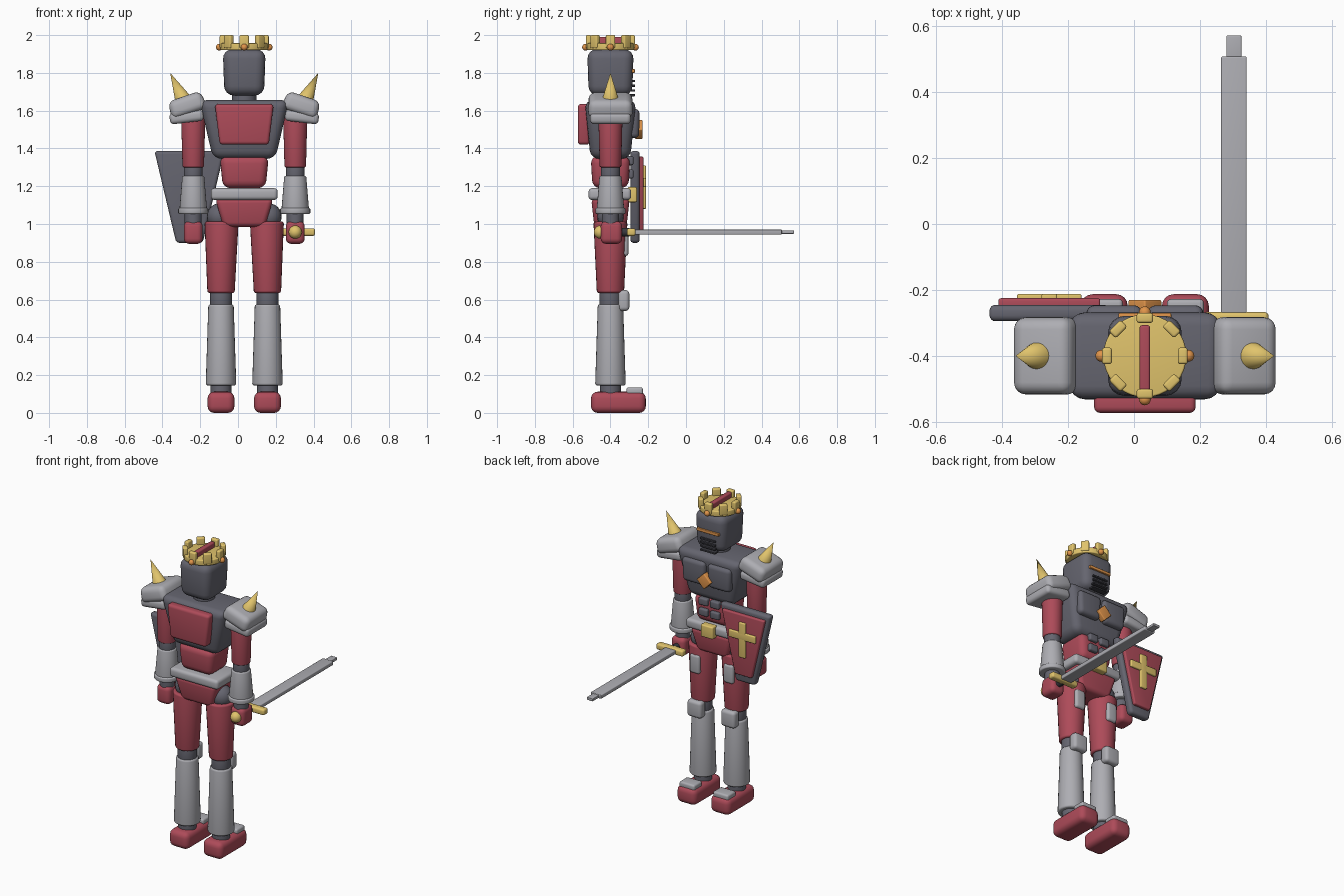
import bpy, bmesh, math
from mathutils import Matrix, Vector, Euler

if "Cube" in bpy.data.objects:
    bpy.data.objects.remove(bpy.data.objects["Cube"])

CX, CY = 0.033, -0.40      # body axis


def mat(name, rgb):
    m = bpy.data.materials.new(name)
    m.diffuse_color = (*rgb, 1)
    m.use_nodes = True
    m.node_tree.nodes["Principled BSDF"].inputs["Base Color"].default_value = m.diffuse_color
    return m


RED = mat("red", (0.42, 0.07, 0.10))
DARK = mat("dark_steel", (0.13, 0.13, 0.16))
LIGHT = mat("light_steel", (0.42, 0.42, 0.45))
GOLD = mat("gold", (0.75, 0.55, 0.15))
ORANGE = mat("orange", (0.75, 0.30, 0.07))
BLACK = mat("black", (0.04, 0.04, 0.05))


def finish(bm, name, m, bevel, matrix, segs=4):
    if bevel:
        edges = [e for e in bm.edges if e.calc_face_angle(0) > 0.5]
        bmesh.ops.bevel(bm, geom=edges, offset=bevel, segments=segs, profile=0.5,
                        affect='EDGES', clamp_overlap=True)
    bm.transform(matrix)
    bmesh.ops.recalc_face_normals(bm, faces=bm.faces)
    me = bpy.data.meshes.new(name)
    bm.to_mesh(me)
    bm.free()
    ob = bpy.data.objects.new(name, me)
    bpy.context.collection.objects.link(ob)
    me.materials.append(m)
    bpy.ops.object.select_all(action='DESELECT')
    ob.select_set(True)
    bpy.context.view_layer.objects.active = ob
    bpy.ops.object.shade_smooth_by_angle(angle=math.radians(35))
    return ob


def box(name, x, y, z, m, bevel=0.01, top=(1, 1), rot=(0, 0, 0)):
    """Bevelled box from (min, max) ranges relative to the body axis; top scales the upper face."""
    bm = bmesh.new()
    bmesh.ops.create_cube(bm, size=1)
    for v in bm.verts:
        k = top if v.co.z > 0 else (1, 1)
        v.co = Vector((v.co.x * (x[1] - x[0]) * k[0], v.co.y * (y[1] - y[0]) * k[1],
                       v.co.z * (z[1] - z[0])))
    c = Vector((sum(x) / 2 + CX, sum(y) / 2 + CY, sum(z) / 2))
    return finish(bm, name, m, bevel, Matrix.Translation(c) @ Euler(rot).to_matrix().to_4x4())


def rod(name, a, b, r1, r2, m, bevel=0.0, n=28):
    """Round bar or cone between two points."""
    a, b = Vector(a), Vector(b)
    bm = bmesh.new()
    bmesh.ops.create_cone(bm, cap_ends=True, segments=n, radius1=r1, radius2=r2,
                          depth=(b - a).length)
    bmesh.ops.remove_doubles(bm, verts=bm.verts, dist=1e-5)
    mid = (a + b) / 2 + Vector((CX, CY, 0))
    q = (b - a).to_track_quat('Z', 'Y').to_matrix().to_4x4()
    return finish(bm, name, m, bevel, Matrix.Translation(mid) @ q)


def ball(name, c, r, m):
    bm = bmesh.new()
    bmesh.ops.create_uvsphere(bm, u_segments=20, v_segments=12, radius=r)
    return finish(bm, name, m, 0, Matrix.Translation(Vector(c) + Vector((CX, CY, 0))))


def w(c, half):
    return (c - half, c + half)


# Head, neck and visor
box("head", w(0, .105), w(0, .115), (1.68, 1.925), DARK, 0.05, (1.08, 1.07))
rod("neck", (0, 0, 1.63), (0, 0, 1.71), .065, .065, DARK)
box("visor_slit", w(0, .08), (.10, .13), w(1.81, .01), ORANGE, 0.004)
for i in range(4):
    box("visor_slat", w(0, .055), (.09, .13), w(1.757 - i * .025, .006), BLACK, 0.003)

# Crown
rod("crown_band", (0, 0, 1.92), (0, 0, 1.957), .126, .126, GOLD, 0.006, 36)
for i in range(8):
    a = i * math.pi / 4
    c, s = math.cos(a) * .115, math.sin(a) * .115
    box("crown_prong", w(c, .015), w(s, .025), (1.93, 2.0), GOLD, 0.008, rot=(0, 0, a))
for i in range(4):
    a = i * math.pi / 2
    ball("crown_gem", (math.cos(a) * .132, math.sin(a) * .132, 1.936), .018, ORANGE)
box("crown_crest", w(0, .016), w(-.012, .105), (1.94, 1.99), RED, 0.008)

# Torso
box("chest", w(0, .165), w(0, .105), (1.345, 1.657), DARK, 0.045, (1.44, 1.3))
box("back_plate", w(0, .13), (-.173, -.11), (1.42, 1.635), RED, 0.018, (1.2, 1))
box("chest_gem", w(0, .037), (.13, .17), w(1.50, .037), ORANGE, 0.006, rot=(0, math.pi / 4, 0))
box("abdomen", w(0, .113), w(0, .095), (1.19, 1.36), RED, 0.04, (1.15, 1.1))
box("belt", w(0, .177), w(-.003, .113), (1.127, 1.19), LIGHT, 0.02)
box("buckle", w(0, .045), (.09, .14), (1.115, 1.195), GOLD, 0.008)
box("pelvis", w(0, .11), w(0, .085), (.985, 1.135), RED, 0.025, (1.4, 1.2))

for s in (-1, 1):
    # Chest and belly plates
    box("pectoral_plate", w(s * .093, .078), (.09, .152), (1.455, 1.61), DARK, 0.025, (1.1, 1.05))
    for z in (1.265, 1.335):
        box("belly_plate", w(s * .042, .033), (.085, .122), w(z, .024), DARK, 0.01)

    # Leg
    L = s * .123
    ball("hip_joint", (s * .128, 0, 1.04), .07, DARK)
    rod("thigh", (L, 0, .635), (s * .12, 0, 1.012), .072, .09, RED, 0.012)
    box("thigh_plate", w(L, .036), (.05, .095), (.83, .955), LIGHT, 0.016)
    rod("knee_joint", (L, 0, .56), (L, 0, .645), .058, .058, DARK, 0.01)
    box("knee_cap", w(L, .052), (.04, .10), (.54, .65), LIGHT, 0.02)
    rod("shin", (L, 0, .145), (L, 0, .575), .081, .067, LIGHT, 0.012)
    rod("ankle", (L, 0, .08), (L, 0, .15), .055, .055, DARK)
    box("foot", w(L, .071), (-.103, .187), (0, .112), RED, 0.035)
    box("toe_plate", w(L, .056), (.085, .172), (.095, .135), LIGHT, 0.012)

    # Arm
    A = s * .27
    rod("upper_arm", (A, 0, 1.30), (A, 0, 1.57), .057, .064, RED, 0.008)
    rod("elbow", (A, 0, 1.24), (A, 0, 1.31), .05, .05, DARK, 0.008)
    rod("forearm", (A, 0, 1.075), (A, 0, 1.255), .073, .058, LIGHT, 0.008)
    rod("cuff", (A, 0, 1.053), (A, 0, 1.085), .08, .08, LIGHT, 0.008)
    rod("wrist", (A, 0, .99), (A, 0, 1.06), .045, .045, DARK)
    box("hand", w(A, .05), w(.005, .057), (.895, 1.015), RED, 0.028)

    # Shoulder guard with spike
    box("pauldron", w(s * .303, .1), w(0, .12), w(1.63, .049), LIGHT, 0.034, (.9, .95),
        (0, s * .33, 0))
    box("pauldron_lower", w(s * .305, .09), w(0, .108), w(1.567, .03), LIGHT, 0.022,
        rot=(0, s * .12, 0))
    rod("pauldron_spike", (s * .322, 0, 1.655), (s * .392, 0, 1.80), .045, 0, GOLD)

# Shield on the left
SX = -.29
box("shield", w(SX, .07), (.105, .155), (.90, 1.387), DARK, 0.018, (2.65, 1))
box("shield_field", w(SX, .06), (.14, .175), (.955, 1.357), RED, 0.008, (2.6, 1))
box("shield_cross_upright", w(SX, .024), (.16, .188), (1.08, 1.31), GOLD, 0.006)
box("shield_cross_bar", w(SX, .098), (.16, .188), w(1.22, .024), GOLD, 0.006)

# Sword held forward on the right
WX, WZ = .27, .957
box("sword_blade", w(WX, .039), (.12, .908), w(WZ, .013), LIGHT, 0.005)
box("sword_tip", w(WX, .023), (.89, .972), w(WZ, .009), LIGHT, 0.004)
box("sword_guard", w(WX + .007, .098), (.087, .133), w(WZ, .02), GOLD, 0.012)
rod("sword_grip", (WX, -.06, WZ), (WX, .10, WZ), .022, .022, BLACK)
ball("sword_pommel", (WX, -.053, WZ), .035, GOLD)
